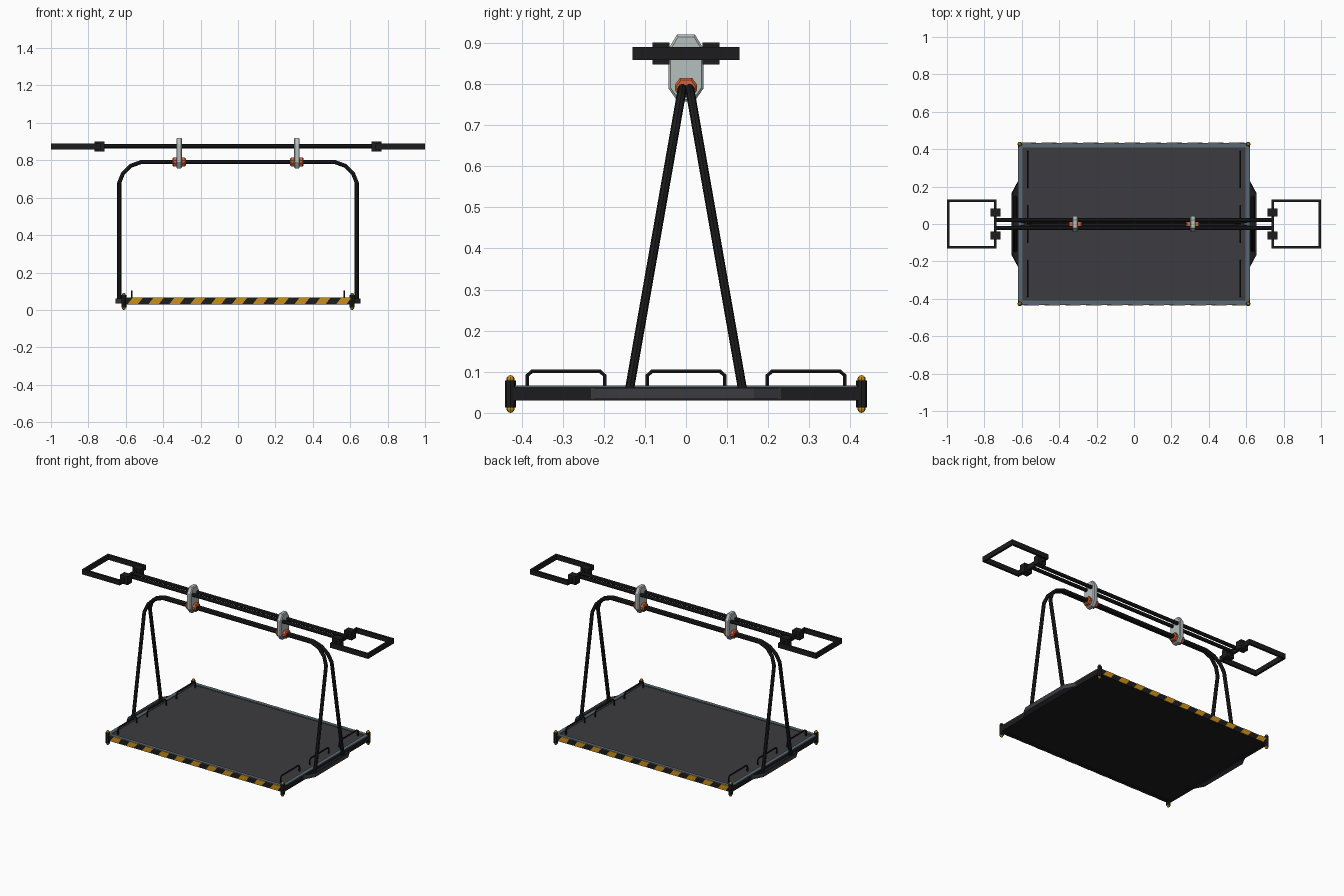
import bpy, bmesh, math
from mathutils import Vector, Matrix

if "Cube" in bpy.data.objects:
    bpy.data.objects.remove(bpy.data.objects["Cube"])


def mat(name, r, g, b):
    m = bpy.data.materials.new(name)
    m.diffuse_color = (r, g, b, 1)
    m.use_nodes = True
    m.node_tree.nodes["Principled BSDF"].inputs["Base Color"].default_value = m.diffuse_color
    return m


BLACK = mat("black steel", 0.012, 0.012, 0.013)
DECK = mat("charcoal deck", 0.045, 0.043, 0.05)
SLATE = mat("slate trim", 0.10, 0.14, 0.165)
GOLD = mat("hazard yellow", 0.60, 0.28, 0.01)
GREY = mat("light grey metal", 0.47, 0.52, 0.52)
ORANGE = mat("orange sleeve", 0.66, 0.12, 0.035)


def add(name, bm, *mats):
    bmesh.ops.recalc_face_normals(bm, faces=bm.faces)
    me = bpy.data.meshes.new(name)
    bm.to_mesh(me)
    bm.free()
    for m in mats:
        me.materials.append(m)
    ob = bpy.data.objects.new(name, me)
    bpy.context.collection.objects.link(ob)
    return ob


def box(name, x0, x1, y0, y1, z0, z1, m):
    bm = bmesh.new()
    c = Matrix.Translation(((x0 + x1) / 2, (y0 + y1) / 2, (z0 + z1) / 2))
    s = Matrix.Diagonal((x1 - x0, y1 - y0, z1 - z0, 1))
    bmesh.ops.create_cube(bm, size=1, matrix=c @ s)
    return add(name, bm, m)


def prism(pts, vec):
    """Extrude a closed 3D outline along a vector."""
    bm = bmesh.new()
    f = bm.faces.new([bm.verts.new(p) for p in pts])
    r = bmesh.ops.extrude_face_region(bm, geom=[f], use_keep_orig=True)
    bmesh.ops.translate(bm, vec=Vector(vec),
                        verts=[v for v in r["geom"] if isinstance(v, bmesh.types.BMVert)])
    bmesh.ops.recalc_face_normals(bm, faces=bm.faces)
    return bm


def tube(name, pts, radius, m, res=2):
    cu = bpy.data.curves.new(name + "_path", 'CURVE')
    cu.dimensions = '3D'
    cu.bevel_depth = radius
    cu.bevel_resolution = res
    cu.use_fill_caps = True
    sp = cu.splines.new('POLY')
    sp.points.add(len(pts) - 1)
    for p, co in zip(sp.points, pts):
        p.co = (*co, 1)
    tmp = bpy.data.objects.new(name + "_path", cu)
    bpy.context.collection.objects.link(tmp)
    bpy.context.view_layer.update()
    me = bpy.data.meshes.new_from_object(tmp.evaluated_get(bpy.context.evaluated_depsgraph_get()))
    bpy.data.objects.remove(tmp)
    for p in me.polygons:
        p.use_smooth = False
    me.materials.clear()
    me.materials.append(m)
    ob = bpy.data.objects.new(name, me)
    bpy.context.collection.objects.link(ob)
    return ob


# Platform: black core with a charcoal deck and slate rim
box("platform_core", -0.61, 0.61, -0.42, 0.42, 0.034, 0.058, BLACK)
box("deck_plate", -0.60, 0.60, -0.41, 0.41, 0.057, 0.062, DECK)
for s, n in ((-1, "front"), (1, "back")):
    y = sorted((s * 0.41, s * 0.432))
    box(n + "_rail", -0.615, 0.615, *y, 0.030, 0.063, BLACK)
    box(n + "_rim_top", -0.615, 0.615, *y, 0.063, 0.067, SLATE)
for s, n in ((-1, "left"), (1, "right")):
    x = sorted((s * 0.597, s * 0.62))
    box(n + "_rail", *x, -0.432, 0.432, 0.030, 0.063, BLACK)
    box(n + "_rim_top", *x, -0.41, 0.41, 0.063, 0.067, SLATE)

# Slanted hazard stripes on front and back
for s, n in ((-1, "front"), (1, "back")):
    for i in range(11):
        x = -0.59 + i * 0.1115
        outline = [(x, 0.031), (x + 0.055, 0.031), (x + 0.082, 0.066), (x + 0.027, 0.066)]
        add(f"{n}_stripe_{i}", prism([(-s * px, s * 0.431, z) for px, z in outline],
                                     (0, s * 0.004, 0)), GOLD)

# Side brackets with a recessed dark tray
for s, n in ((-1, "left"), (1, "right")):
    pts = [(s * 0.615, -0.24, 0.034), (s * 0.655, -0.165, 0.034),
           (s * 0.655, 0.165, 0.034), (s * 0.615, 0.24, 0.034)]
    bm = prism(pts, (0, 0, 0.027))
    top = max(bm.faces, key=lambda f: f.calc_center_median().z)
    bmesh.ops.inset_region(bm, faces=[top], thickness=0.007)
    top.material_index = 1
    bmesh.ops.translate(bm, verts=top.verts, vec=(0, 0, -0.012))
    add(n + "_bracket", bm, DECK, BLACK)

# Corner posts with yellow tips
for sx in (-1, 1):
    for sy in (-1, 1):
        bm = bmesh.new()
        bmesh.ops.create_cone(bm, cap_ends=True, segments=8, radius1=0.013, radius2=0.013,
                              depth=0.066, matrix=Matrix.Translation((sx * 0.61, sy * 0.427, 0.046)))
        add("corner_post", bm, BLACK)
        for z in (0.010, 0.082):
            bm = bmesh.new()
            bmesh.ops.create_uvsphere(bm, u_segments=8, v_segments=6, radius=0.010,
                                      matrix=Matrix.Translation((sx * 0.61, sy * 0.427, z)))
            add("post_tip", bm, GOLD)

# Low tie-down hoops along both short sides
for sx in (-1, 1):
    for yc in (-0.292, 0, 0.292):
        path = [(-0.094, 0.055), (-0.094, 0.091), (-0.083, 0.101),
                (0.083, 0.101), (0.094, 0.091), (0.094, 0.055)]
        tube("tie_down_hoop", [(sx * 0.568, yc + y, z) for y, z in path], 0.0052, BLACK, 1)

# Two leaning arches that meet at the top
half = [(0.635, 0.045), (0.635, 0.68), (0.615, 0.73), (0.575, 0.77), (0.52, 0.79)]
path = half + [(-x, z) for x, z in reversed(half)]
for s, n in ((-1, "front"), (1, "back")):
    tube(n + "_arch", [(x, s * (0.137 - (z - 0.06) * 0.1755), z) for x, z in path], 0.011, BLACK)

# Twin lifting bars
for s, n in ((-1, "front"), (1, "back")):
    tube(n + "_lifting_bar", [(-0.74, s * 0.022, 0.875), (0.74, s * 0.022, 0.875)], 0.011, BLACK)

# Rectangular end grips with clamp blocks
for s, n in ((-1, "left"), (1, "right")):
    for a, b in ((0.735, 0.748), (0.987, 1.0)):
        box(n + "_grip_cross_bar", *sorted((s * a, s * b)), -0.13, 0.13, 0.859, 0.890, BLACK)
    for t in (-1, 1):
        box(n + "_grip_side", *sorted((s * 0.735, s * 1.0)), *sorted((t * 0.117, t * 0.13)),
            0.859, 0.890, BLACK)
        box(n + "_clamp_block", *sorted((s * 0.714, s * 0.766)), *sorted((t * 0.04, t * 0.082)),
            0.848, 0.901, BLACK)

# Hanger links and the orange sleeves around the arch tops
link = [(0.022, 0.92), (0.043, 0.885), (0.043, 0.79), (0.020, 0.757)]
sleeve = [(0.015, 0.815), (0.027, 0.798), (0.027, 0.785), (0.015, 0.768)]
for s, n in ((-1, "left"), (1, "right")):
    for part, prof, w, m in (("hanger_link", link, 0.030, GREY), ("sleeve", sleeve, 0.072, ORANGE)):
        ring = prof + [(-y, z) for y, z in reversed(prof)]
        bm = prism([(s * 0.315 - w / 2, y, z) for y, z in ring], (w, 0, 0))
        bmesh.ops.bevel(bm, geom=[e for e in bm.edges if abs(e.verts[0].co.x - e.verts[1].co.x) < 1e-5],
                        offset=0.005, segments=1, affect='EDGES')
        add(f"{n}_{part}", bm, m)
